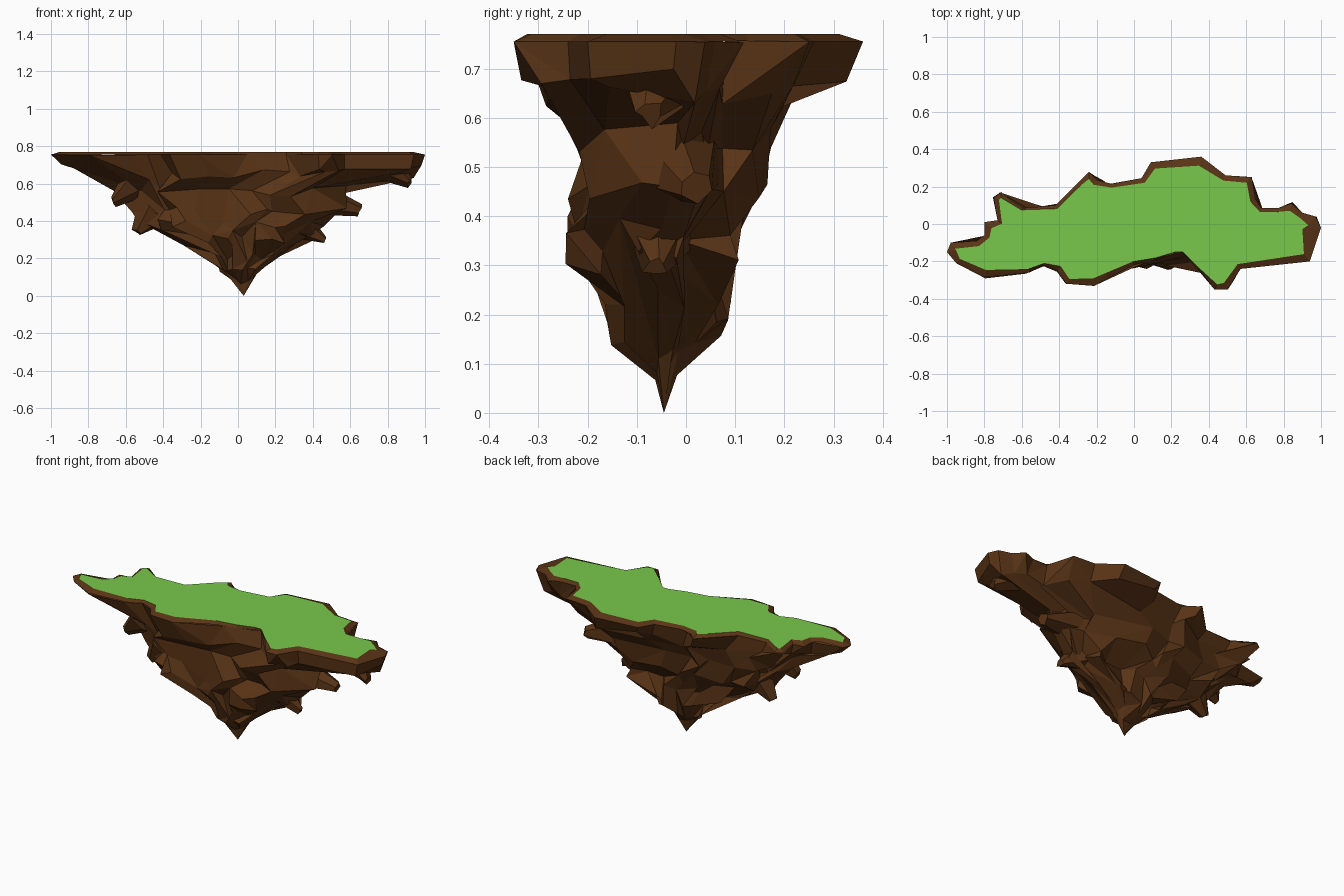
import bpy, bmesh, math, random
from mathutils import Vector

if "Cube" in bpy.data.objects:
    bpy.data.objects.remove(bpy.data.objects["Cube"])

random.seed(11)

# Rim outline seen from above, clockwise from the left tip: x, y, grass inset
RIM = [
    (-1.0, -.15, .05), (-.98, -.10, .04), (-.84, -.09, .03), (-.80, -.06, .03), (-.80, .01, .05),
    (-.73, .02, .03), (-.75, .14, .03), (-.71, .17, .03), (-.60, .085, .01), (-.42, .10, .02),
    (-.30, .22, .02), (-.24, .28, .04), (-.20, .235, .03), (-.12, .215, .02), (.04, .245, .03),
    (.09, .33, .04), (.36, .36, .05), (.49, .26, .03), (.63, .25, .04), (.65, .13, .03),
    (.68, .085, .02), (.77, .085, .02), (.84, .11, .04), (.90, .06, .03), (.97, .04, .06),
    (1.0, -.02, .10), (.94, -.20, .05), (.57, -.24, .03), (.50, -.35, .04), (.43, -.35, .03),
    (.34, -.23, .0), (.26, -.15, .0), (.22, -.15, .0), (.12, -.19, .01), (.0, -.22, .02),
    (-.14, -.29, .03), (-.21, -.33, .04), (-.36, -.32, .03), (-.41, -.25, .03), (-.48, -.22, .01),
    (-.56, -.26, .02), (-.80, -.285, .04), (-.95, -.21, .03)]
RIGHT = 25          # index of the right tip
N = len(RIM)
Z_TOP, Z_RIM = .77, .755

# Cliff levels: z, x min, x max, y min, y max, blend from outline to ellipse
LEVELS = [
    (.70, -.96, .995, -.358, .335, .08), (.645, -.87, .98, -.325, .29, .25),
    (.56, -.73, .62, -.28, .22, .55), (.46, -.60, .60, -.24, .18, .8),
    (.38, -.54, .47, -.262, .12, .9), (.31, -.36, .44, -.245, .11, 1),
    (.21, -.16, .24, -.165, .09, 1), (.14, -.10, .13, -.15, .06, 1),
    (.08, -.03, .085, -.07, -.02, 1)]
TIP = (.03, -.045, 0)


def material(name, rgb):
    m = bpy.data.materials.new(name)
    m.diffuse_color = (*rgb, 1)
    m.use_nodes = True
    m.node_tree.nodes["Principled BSDF"].inputs["Base Color"].default_value = m.diffuse_color
    return m


def make_object(name, bm, mat):
    bmesh.ops.recalc_face_normals(bm, faces=bm.faces)
    me = bpy.data.meshes.new(name)
    bm.to_mesh(me)
    bm.free()
    me.materials.append(mat)
    ob = bpy.data.objects.new(name, me)
    bpy.context.collection.objects.link(ob)
    return ob


def bridge(bm, a, b):
    for i in range(len(a)):
        j = (i + 1) % len(a)
        bm.faces.new((a[i], a[j], b[j], b[i]))


def ring_angles():
    """Angle of each rim point by arc length: pi (left) to 0 (right) to -pi."""
    d = [0]
    for i in range(N):
        a, b = RIM[i], RIM[(i + 1) % N]
        d.append(d[-1] + math.hypot(b[0] - a[0], b[1] - a[1]))
    half = d[RIGHT]
    return [math.pi * (1 - s / half) if s <= half
            else -math.pi * (s - half) / (d[N] - half) for s in d[:N]]


def inset_point(i):
    p, q, r = (Vector(RIM[k % N][:2]) for k in (i - 1, i, i + 1))
    n1, n2 = (Vector((e.y, -e.x)).normalized() for e in (q - p, r - q))
    return q + (n1 + n2).normalized() * RIM[i][2]


brown = material("earth", (.10, .034, .008))
green = material("grass", (.19, .58, .07))
outer = [(x, y, Z_RIM) for x, y, _ in RIM]
inner = [(*inset_point(i), Z_TOP) for i in range(N)]

# Grass top
bm = bmesh.new()
top = bm.faces.new([bm.verts.new(p) for p in inner])
bmesh.ops.triangulate(bm, faces=[top])
grass = make_object("grass_top", bm, green)
if grass.data.polygons[0].normal.z < 0:
    grass.data.flip_normals()

# Bare earth rim around the grass
bm = bmesh.new()
bridge(bm, [bm.verts.new(p) for p in inner], [bm.verts.new(p) for p in outer])
make_object("earth_rim", bm, brown)

# Rocky underside: jittered rings shrinking to the lowest point
bm = bmesh.new()
angles = ring_angles()
prev = [bm.verts.new(p) for p in outer]
for z, x0, x1, y0, y1, t in LEVELS:
    ring = []
    jit = .05 if z > .2 else .02
    for (px, py, _), a in zip(RIM, angles):
        u = (1 - t) * px + t * math.cos(a)
        v = (1 - t) * py / .36 + t * math.sin(a)
        k = 1 - random.uniform(0, .22) * min(1, t * 2)
        x = (x0 + x1) / 2 + u * k * (x1 - x0) / 2
        y = (y0 + y1) / 2 + v * k * (y1 - y0) / 2
        x = min(x1, max(x0, x + random.uniform(-jit, jit) * t))
        y = min(y1, max(y0, y + random.uniform(-jit, jit) * t))
        ring.append(bm.verts.new((x, y, z + random.uniform(-.6, .6) * jit)))
    bridge(bm, prev, ring)
    prev = ring
tip = bm.verts.new(TIP)
for i in range(N):
    bm.faces.new((prev[i], prev[(i + 1) % N], tip))
cliff = make_object("rocky_underside", bm, brown)
# Merge small facets into larger irregular chunks
dec = cliff.modifiers.new("chunks", 'DECIMATE')
dec.ratio = .5

# Jutting outcrops: tapered, jagged rocks (base, point, radius)
for i, (base, point, r) in enumerate([
        ((.42, -.02, .52), (.65, .02, .46), .10), ((.30, -.05, .40), (.46, -.06, .30), .09),
        ((-.45, -.05, .45), (-.54, -.06, .34), .09), ((-.58, -.10, .58), (-.67, -.12, .50), .08),
        ((.80, -.05, .70), (.92, -.07, .61), .09)]):
    b, p = Vector(base), Vector(point)
    axis = p - b
    bm = bmesh.new()
    bmesh.ops.create_cone(bm, cap_ends=True, segments=6, radius1=r, radius2=r * .3,
                          depth=axis.length)
    rot = axis.to_track_quat('Z', 'Y')
    for v in bm.verts:
        v.co = (b + p) / 2 + rot @ v.co
        v.co += Vector([random.uniform(-.012, .012) for _ in range(3)])
    make_object(f"outcrop_{i + 1}", bm, brown)
